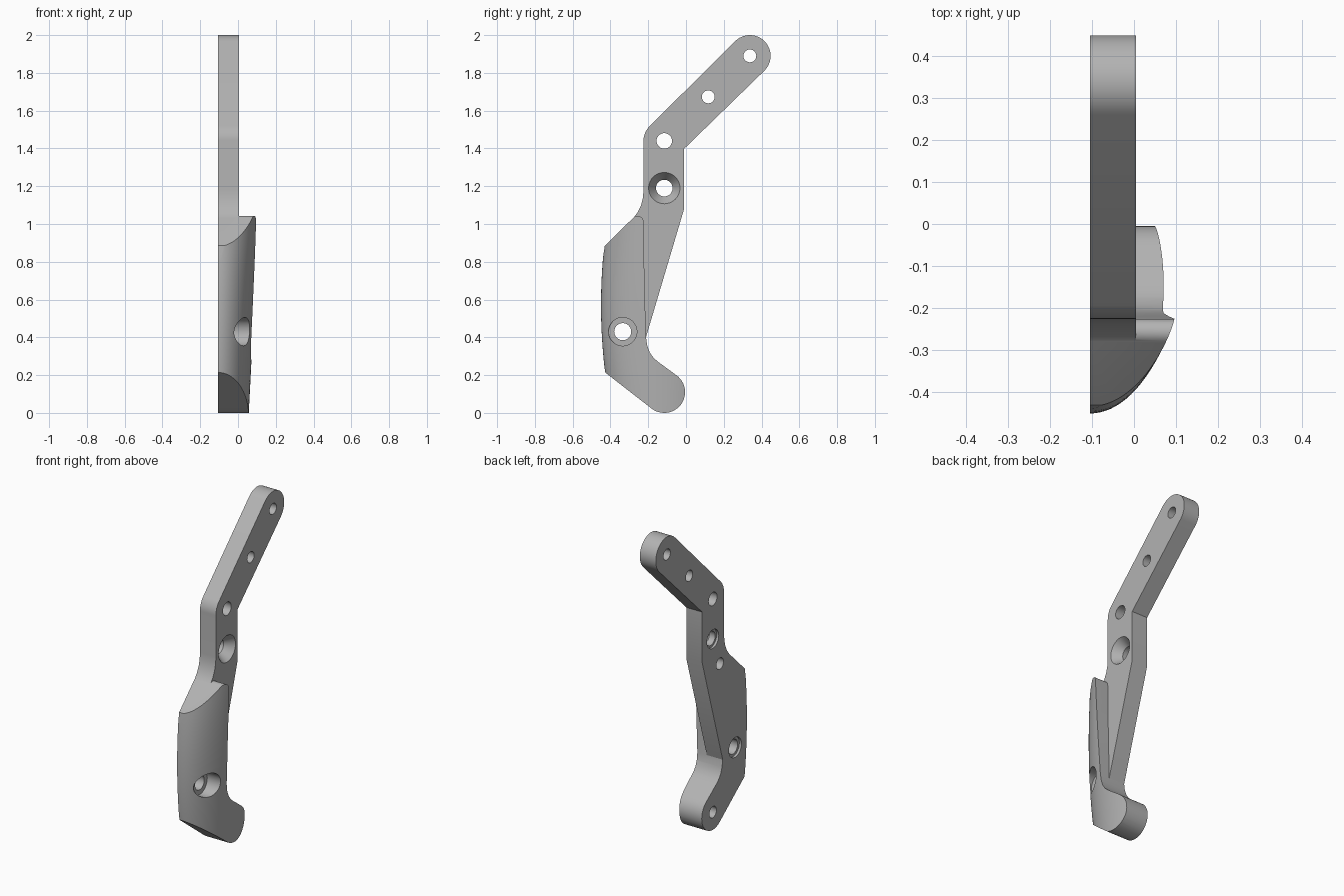
import bpy, bmesh
from math import sin, cos, pi, radians

if "Cube" in bpy.data.objects:
    bpy.data.objects.remove(bpy.data.objects["Cube"], do_unlink=True)

BACK, FACE = -0.105, 0.005

grey = bpy.data.materials.new("plain_grey")
grey.use_nodes = True
colour = (0.45, 0.45, 0.45, 1)
grey.diffuse_color = colour
grey.node_tree.nodes["Principled BSDF"].inputs["Base Color"].default_value = colour


def loft(name, rings):
    """Closed solid through rings of equal point count."""
    bm = bmesh.new()
    loops = [[bm.verts.new(p) for p in ring] for ring in rings]
    n = len(loops[0])
    for a, b in zip(loops, loops[1:]):
        for i in range(n):
            bm.faces.new((a[i], a[(i + 1) % n], b[(i + 1) % n], b[i]))
    bm.faces.new(loops[0])
    bm.faces.new(loops[-1])
    bmesh.ops.recalc_face_normals(bm, faces=bm.faces)
    mesh = bpy.data.meshes.new(name)
    bm.to_mesh(mesh)
    bm.free()
    mesh.materials.append(grey)
    ob = bpy.data.objects.new(name, mesh)
    bpy.context.collection.objects.link(ob)
    return ob


def extrude(name, outline, x0, x1):
    return loft(name, [[(x, y, z) for y, z in outline] for x in (x0, x1)])


def arc(y, z, r, start, end, n=24):
    angles = [radians(start + (end - start) * i / n) for i in range(n + 1)]
    return [(y + r * cos(a), z + r * sin(a)) for a in angles]


def bore(y, z, steps):
    """Turned cutter along x; steps are (x, radius)."""
    return loft("hole_cutter", [[(x, y + r * cos(a), z + r * sin(a))
                for a in [2 * pi * i / 40 for i in range(40)]] for x, r in steps])


def boolean(target, other, operation):
    other.hide_render = True
    mod = target.modifiers.new(operation, "BOOLEAN")
    mod.operation = operation
    mod.solver = "EXACT"
    mod.object = other
    bpy.ops.object.select_all(action="DESELECT")
    bpy.context.view_layer.objects.active = target
    target.select_set(True)
    bpy.ops.object.modifier_apply(modifier=mod.name)
    bpy.data.objects.remove(other, do_unlink=True)


# Flat bent arm
arm_outline = (
    [(-0.25, 0.36), (-0.212, 0.4), (-0.01, 1.08), (-0.01, 1.398)]
    + arc(0.338, 1.89, 0.11, -45, 135)
    + arc(-0.115, 1.44, 0.11, 135, 180, 10)
    + [(-0.225, 1.18), (-0.228, 1.14), (-0.238, 1.1), (-0.254, 1.065), (-0.28, 1.03), (-0.28, 0.9)])
bracket = extrude("bracket", arm_outline, BACK, FACE)

# Thick grip with hooked foot
grip_outline = (
    arc(-0.115, 0.11, 0.11, -129, 55)
    + [(-0.15, 0.272), (-0.172, 0.292), (-0.192, 0.32), (-0.205, 0.355), (-0.212, 0.4), (-0.22, 0.7)]
    + arc(-0.256, 1.012, 0.031, 0, 135, 10)
    + [(-0.43, 0.885), (-0.48, 0.55), (-0.427, 0.213)])
grip = extrude("grip", grip_outline, BACK, 0.2)

# Rounded envelope that shapes the grip's outer face
rings = []
for k in range(25):
    z = -0.05 + 1.2 * k / 24
    width = 0.162 + 0.052 * z
    depth = 0.33 - 0.17 * (z - 0.57) ** 2
    rings.append([(BACK + width * cos(a), -0.12 + depth * sin(a), z)
                  for a in [2 * pi * i / 96 for i in range(96)]])
boolean(grip, loft("envelope", rings), "INTERSECT")
boolean(bracket, grip, "UNION")

# Plain holes through the arm
for y, z, r in ((0.338, 1.89, 0.034), (0.118, 1.673, 0.034), (-0.115, 1.44, 0.041)):
    boolean(bracket, bore(y, z, [(-0.2, r), (0.2, r)]), "DIFFERENCE")

# Countersunk hole in the arm, recessed on the back
boolean(bracket, bore(-0.115, 1.19, [(-0.2, 0.058), (-0.09, 0.058), (-0.09, 0.044),
        (-0.05, 0.044), (FACE, 0.083), (0.1, 0.083)]), "DIFFERENCE")

# Counterbored hole in the grip, recessed on the back
boolean(bracket, bore(-0.335, 0.43, [(-0.2, 0.062), (-0.09, 0.062), (-0.09, 0.045),
        (-0.03, 0.045), (-0.03, 0.075), (0.2, 0.075)]), "DIFFERENCE")

# Blind holes in the back
for y, z in ((-0.185, 1.01), (-0.115, 0.11)):
    boolean(bracket, bore(y, z, [(-0.2, 0.035), (-0.03, 0.035)]), "DIFFERENCE")

bpy.ops.object.shade_smooth_by_angle(angle=radians(25))
